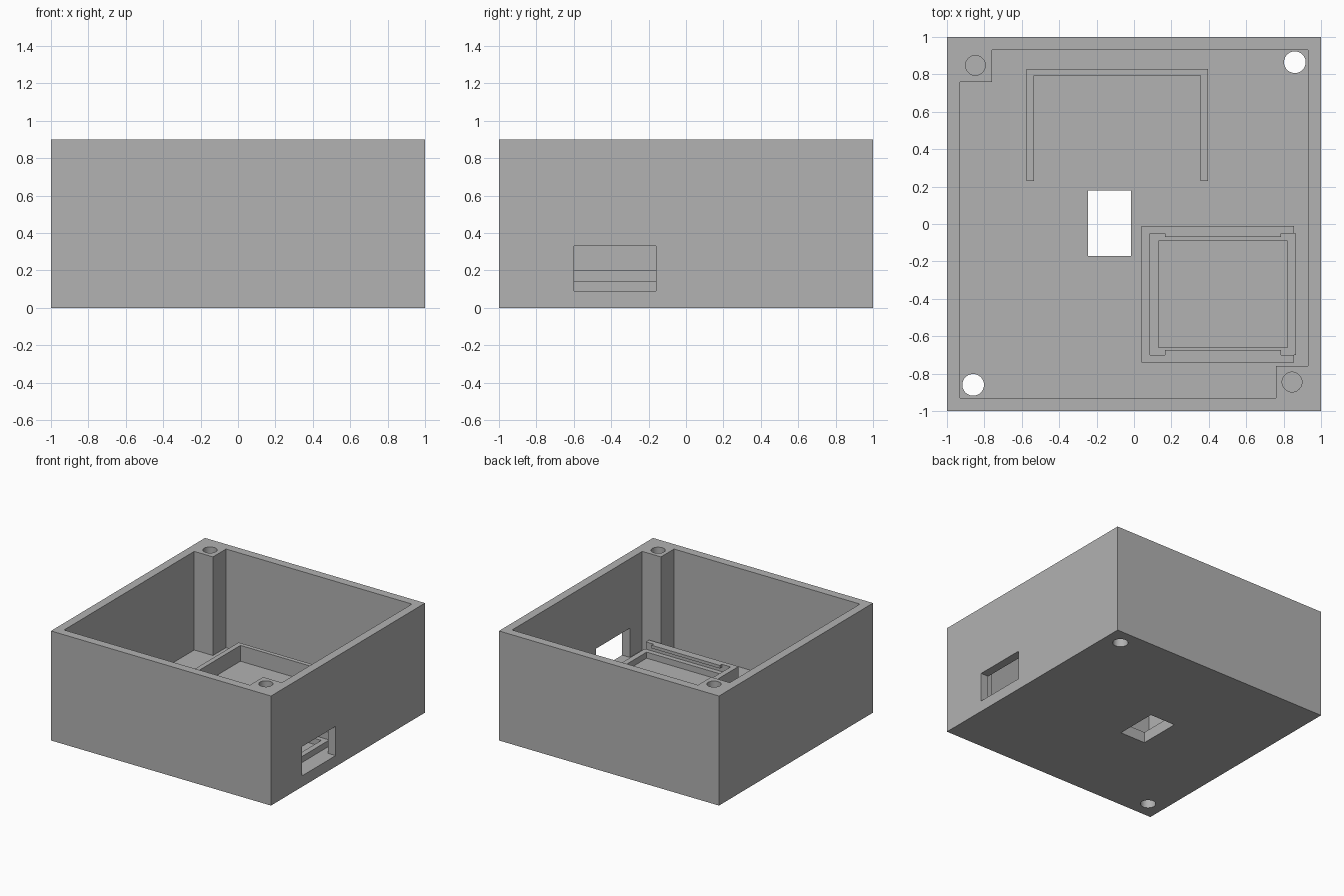
import bpy
import bmesh
from math import cos, sin, tau

cube = bpy.data.objects.get("Cube")
if cube:
    bpy.data.objects.remove(cube, do_unlink=True)

grey = bpy.data.materials.new("plastic grey")
grey.use_nodes = True
colour = (0.445, 0.445, 0.445, 1)
grey.diffuse_color = colour
grey.node_tree.nodes["Principled BSDF"].inputs["Base Color"].default_value = colour

HEIGHT, FLOOR, INNER = 0.9, 0.09, 0.93


def prism(name, outline, z0, z1):
    """Extrude a flat outline between two heights."""
    bm = bmesh.new()
    face = bm.faces.new([bm.verts.new((x, y, z0)) for x, y in outline])
    top = bmesh.ops.extrude_face_region(bm, geom=[face])["geom"]
    verts = [v for v in top if isinstance(v, bmesh.types.BMVert)]
    bmesh.ops.translate(bm, verts=verts, vec=(0, 0, z1 - z0))
    bmesh.ops.recalc_face_normals(bm, faces=bm.faces)
    mesh = bpy.data.meshes.new(name)
    bm.to_mesh(mesh)
    bm.free()
    mesh.materials.append(grey)
    obj = bpy.data.objects.new(name, mesh)
    bpy.context.collection.objects.link(obj)
    return obj


def box(name, x0, x1, y0, y1, z0, z1):
    return prism(name, [(x0, y0), (x1, y0), (x1, y1), (x0, y1)], z0, z1)


def peg(name, x, y, radius, z0, z1, sides=40):
    ring = [(x + radius * cos(tau * i / sides), y + radius * sin(tau * i / sides))
            for i in range(sides)]
    return prism(name, ring, z0, z1)


def cut(target, cutters):
    """Subtract the cutters, bake the result and remove them."""
    for cutter in cutters:
        mod = target.modifiers.new("cut", "BOOLEAN")
        mod.operation, mod.solver, mod.object = "DIFFERENCE", "EXACT", cutter
        cutter.hide_render = True
    deps = bpy.context.evaluated_depsgraph_get()
    mesh = bpy.data.meshes.new_from_object(target.evaluated_get(deps))
    target.modifiers.clear()
    target.data = mesh
    for cutter in cutters:
        bpy.data.objects.remove(cutter, do_unlink=True)


# Case: a cavity whose outline leaves two corner posts
case = box("case", -1, 1, -1, 1, 0, HEIGHT)
POST = 0.76
cavity = [(-INNER, -INNER), (POST, -INNER), (POST, -POST), (INNER, -POST),
          (INNER, INNER), (-POST, INNER), (-POST, POST), (-INNER, POST)]
cut(case, [
    prism("cavity_cutter", cavity, FLOOR, 1.1),
    box("port_cutter", 0.9, 1.1, -0.6, -0.16, FLOOR, 0.33),
    box("floor_slot_cutter", -0.245, -0.015, -0.17, 0.18, -0.1, 0.2),
    peg("left_floor_hole_cutter", 0.86, 0.865, 0.058, -0.1, 0.2),
    peg("right_floor_hole_cutter", -0.86, -0.86, 0.058, -0.1, 0.2),
    peg("left_post_hole_cutter", 0.845, -0.845, 0.053, 0.4, 1.1),
    peg("right_post_hole_cutter", -0.848, 0.848, 0.053, 0.4, 1.1),
])

# Three-sided rail at the back
prism("back_rail", [(-0.575, 0.23), (-0.535, 0.23), (-0.535, 0.795), (0.355, 0.795),
                    (0.355, 0.23), (0.395, 0.23), (0.395, 0.83), (-0.575, 0.83)],
      FLOOR, 0.22)

# Tray behind the port: a low ledge inside three walls
ledge = box("tray_ledge", 0.085, 0.865, -0.70, -0.05, FLOOR, 0.14)
cut(ledge, [box("tray_well_cutter", 0.13, 0.82, -0.66, -0.09, 0, 0.3)])
prism("tray_walls", [(0.04, -0.74), (0.855, -0.74), (0.855, -0.70), (0.085, -0.70),
                     (0.085, -0.05), (0.855, -0.05), (0.855, -0.01), (0.04, -0.01)],
      FLOOR, 0.20)

# Retaining lips along the tray walls
for name, y0, y1 in (("front_lip", -0.70, -0.675), ("back_lip", -0.07, -0.05)):
    box(name, 0.165, 0.785, y0, y1, 0.175, 0.20)

# Smooth only the round holes
bpy.ops.object.select_all(action="DESELECT")
case.select_set(True)
bpy.context.view_layer.objects.active = case
bpy.ops.object.shade_smooth_by_angle()
